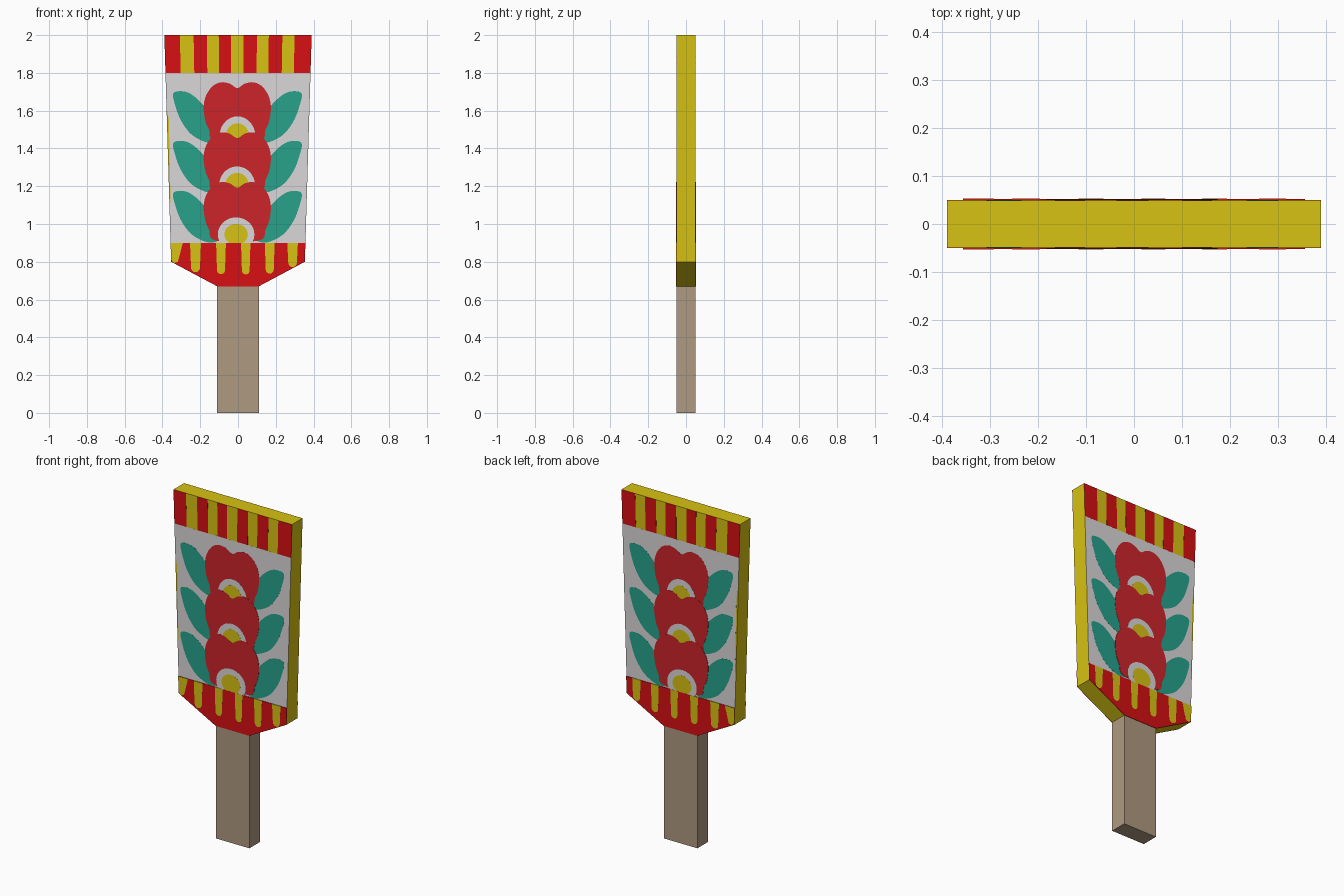
import bpy, bmesh, math

if "Cube" in bpy.data.objects:
    bpy.data.objects.remove(bpy.data.objects["Cube"])


def material(name, rgb):
    m = bpy.data.materials.new(name)
    m.diffuse_color = (*rgb, 1)
    m.use_nodes = True
    m.node_tree.nodes["Principled BSDF"].inputs["Base Color"].default_value = m.diffuse_color
    return m


RED = material("bright red", (0.68, 0.005, 0.006))
YELLOW = material("golden yellow", (0.68, 0.54, 0.006))
WHITE = material("off white", (0.70, 0.68, 0.68))
CRIMSON = material("petal red", (0.61, 0.018, 0.023))
GREEN = material("leaf green", (0.02, 0.36, 0.26))
WOOD = material("pale wood", (0.43, 0.32, 0.22))


def add_prism(bm, pts, y0, y1):
    a = [bm.verts.new((x, y0, z)) for x, z in pts]
    b = [bm.verts.new((x, y1, z)) for x, z in pts]
    bm.faces.new(a)
    bm.faces.new(b)
    for i in range(len(pts)):
        j = (i + 1) % len(pts)
        bm.faces.new((a[i], a[j], b[j], b[i]))


def finish(name, bm, mat):
    bmesh.ops.recalc_face_normals(bm, faces=bm.faces)
    me = bpy.data.meshes.new(name)
    bm.to_mesh(me)
    bm.free()
    me.materials.append(mat)
    bpy.context.collection.objects.link(bpy.data.objects.new(name, me))


def solid(name, pts, mat, half=0.049):
    bm = bmesh.new()
    add_prism(bm, pts, -half, half)
    finish(name, bm, mat)


def plates(name, shapes, mat, layer):
    """Thin painted shapes on both the front and the back of the board."""
    bm = bmesh.new()
    for pts in shapes:
        for s in (-1, 1):
            add_prism(bm, pts, s * 0.0485, s * (0.049 + 0.0003 * layer))
    finish(name, bm, mat)


def smooth(pts, n=5):
    """Closed Catmull-Rom curve through the points."""
    out, k = [], len(pts)
    for i in range(k):
        p = [pts[(i + d) % k] for d in (-1, 0, 1, 2)]
        for j in range(n):
            t = j / n
            out.append(tuple(0.5 * (2 * b + (c - a) * t + (2 * a - 5 * b + 4 * c - d) * t * t
                                    + (3 * b - a - 3 * c + d) * t ** 3)
                             for a, b, c, d in zip(*p)))
    return out


def disc(cx, cz, rx, rz, n=28):
    return [(cx + rx * math.cos(2 * math.pi * i / n), cz + rz * math.sin(2 * math.pi * i / n))
            for i in range(n)]


def edge(z):
    return 0.354 + 0.036 * (z - 0.8) / 1.2


# board and handle
solid("board", [(-0.39, 2), (-0.354, 0.8), (-0.11, 0.67), (0.11, 0.67), (0.354, 0.8), (0.39, 2)], YELLOW)
solid("handle", [(-0.11, 0), (0.11, 0), (0.11, 0.67), (-0.11, 0.67)], WOOD, 0.05)

# white field, leaving a yellow sliver on the left edge
plates("white_field", [[(edge(0.9), 0.9), (edge(1.8), 1.8), (-edge(1.8), 1.8), (-edge(1.62), 1.62),
                        (-0.366, 1.55), (-0.357, 1.12), (-edge(1.1), 1.1), (-edge(0.9), 0.9)]], WHITE, 1)

# striped band at the top: red bars over the yellow board
bars = [-0.39, -0.308, -0.235, -0.165, -0.102, -0.037, 0.03, 0.10, 0.163, 0.235, 0.30, 0.39]
top = []
for l, r in zip(bars[::2], bars[1::2]):
    k = edge(1.8) / 0.39
    top.append([(l * k, 1.8), (r * k, 1.8), (r, 2), (l, 2)])
plates("top_red_bars", top, RED, 2)

# leaves
leaf = [(0.34, -0.01), (0.30, 0.003), (0.25, -0.01), (0.19, -0.06), (0.12, -0.15), (0.10, -0.25),
        (0.14, -0.27), (0.19, -0.258), (0.25, -0.22), (0.30, -0.15), (0.33, -0.07)]
TOPS = (1.70, 1.437, 1.172)
plates("leaves", [smooth([(s * x - 0.003, t + z) for x, z in leaf]) for t in TOPS for s in (-1, 1)], GREEN, 2)

# flowers, each overlapping the one above
half = [(0.04, -0.007), (0.085, 0), (0.13, -0.02), (0.165, -0.07), (0.178, -0.13),
        (0.17, -0.20), (0.15, -0.25), (0.115, -0.31)]
petal = [(0, -0.03)] + half + [(-x, z) for x, z in reversed(half)]
hearts = ((-0.003, 1.465, 0.095, 0.105, 0.062, 0.068),
          (-0.005, 1.205, 0.095, 0.10, 0.062, 0.066),
          (-0.01, 0.945, 0.097, 0.09, 0.062, 0.055))
for i, (t, (cx, cz, rx, rz, ix, iz)) in enumerate(zip((1.75, 1.485, 1.222), hearts)):
    n = str(i + 1)
    plates("flower_petals_" + n, [smooth([(x - 0.004, t + z) for x, z in petal])], CRIMSON, 3 + 3 * i)
    plates("flower_ring_" + n, [disc(cx, cz, rx, rz)], WHITE, 4 + 3 * i)
    plates("flower_heart_" + n, [disc(cx, cz, ix, iz)], YELLOW, 5 + 3 * i)

# red base with yellow drips
plates("base_red", [[(-edge(0.9), 0.9), (-0.354, 0.8), (-0.11, 0.67), (0.11, 0.67),
                     (0.354, 0.8), (edge(0.9), 0.9)]], RED, 12)
drips = []
for x, w, low in ((-0.225, 0.029, 0.745), (-0.09, 0.026, 0.735), (0.041, 0.025, 0.733),
                  (0.168, 0.026, 0.737), (0.289, 0.028, 0.772)):
    tip = 0.82 * w
    arc = [(x - tip * math.cos(a * math.pi / 8), low + tip * (1 - math.sin(a * math.pi / 8))) for a in range(9)]
    drips.append([(x - w, 0.9)] + arc + [(x + w, 0.9)])
drips.append([(-edge(0.9), 0.9), (-0.354, 0.81), (-0.34, 0.793), (-0.318, 0.80), (-0.292, 0.9)])
plates("base_yellow_drips", drips, YELLOW, 13)
